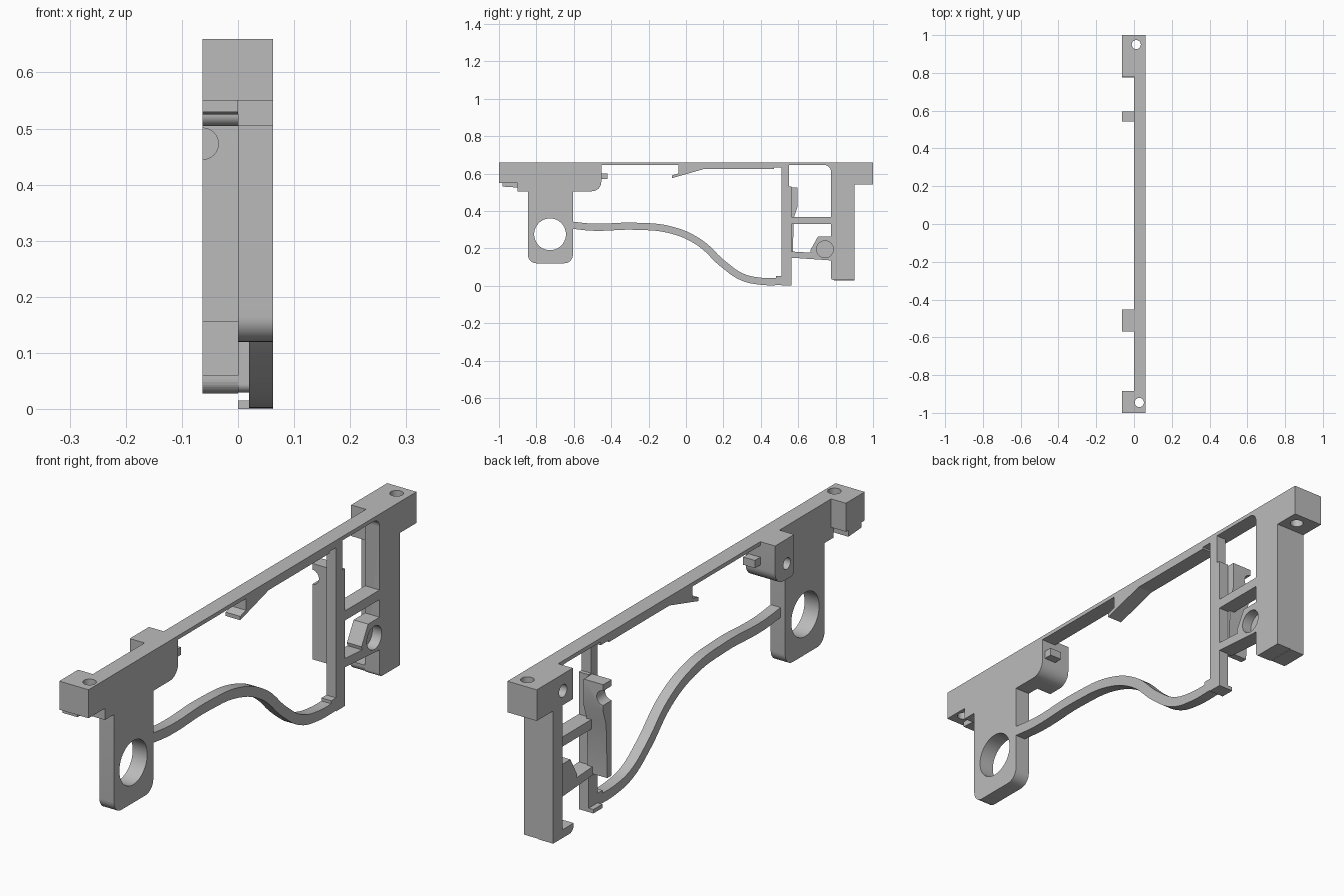
import bpy, bmesh, math
from mathutils import Vector, Matrix

cube = bpy.data.objects.get("Cube")
if cube:
    bpy.data.objects.remove(cube)

grey = bpy.data.materials.new("plain_grey")
grey.use_nodes = True
grey.diffuse_color = (0.5, 0.5, 0.5, 1)
grey.node_tree.nodes["Principled BSDF"].inputs["Base Color"].default_value = (0.5, 0.5, 0.5, 1)

BACK, MID, SIDE = -0.063, 0.0, 0.062   # the three main depths in x
INNER = 0.02


def add_object(name, bm):
    bmesh.ops.recalc_face_normals(bm, faces=bm.faces[:])
    mesh = bpy.data.meshes.new(name)
    bm.to_mesh(mesh)
    bm.free()
    mesh.materials.append(grey)
    obj = bpy.data.objects.new(name, mesh)
    bpy.context.scene.collection.objects.link(obj)
    return obj


def rounded(points, steps=8):
    """Replace every right-angled corner given as (y, z, radius) by an arc."""
    out = []
    for i, p in enumerate(points):
        here = Vector(p[:2])
        if len(p) < 3:
            out.append(here)
            continue
        a = (Vector(points[i - 1][:2]) - here).normalized() * p[2]
        b = (Vector(points[(i + 1) % len(points)][:2]) - here).normalized() * p[2]
        for k in range(steps + 1):
            t = math.pi / 2 * k / steps
            out.append(here + a * (1 - math.sin(t)) + b * (1 - math.cos(t)))
    return out


def prism(name, points, x0=MID, x1=SIDE):
    """Extrude a (y, z) outline along x."""
    bm = bmesh.new()
    face = bm.faces.new([bm.verts.new((x0, p[0], p[1])) for p in rounded(points)])
    grown = bmesh.ops.extrude_face_region(bm, geom=[face])["geom"]
    bmesh.ops.translate(bm, vec=(x1 - x0, 0, 0),
                        verts=[g for g in grown if isinstance(g, bmesh.types.BMVert)])
    return add_object(name, bm)


def box(name, y0, y1, z0, z1, x0=MID, x1=SIDE):
    return prism(name, [(y0, z0), (y1, z0), (y1, z1), (y0, z1)], x0, x1)


def drill(obj, centre, radius, depth, axis):
    """Cut a round hole along x or z."""
    bm = bmesh.new()
    turn = Matrix.Rotation(math.pi / 2, 4, "Y") if axis == "x" else Matrix()
    bmesh.ops.create_cone(bm, cap_ends=True, segments=40, radius1=radius, radius2=radius,
                          depth=depth, matrix=Matrix.Translation(centre) @ turn)
    cutter = add_object("hole_cutter", bm)
    cutter.hide_render = True
    mod = obj.modifiers.new("hole", "BOOLEAN")
    mod.operation, mod.solver, mod.object = "DIFFERENCE", "EXACT", cutter
    bpy.context.view_layer.objects.active = obj
    bpy.ops.object.modifier_apply(modifier=mod.name)
    bpy.data.objects.remove(cutter)


# Front plate with the large eye
front_plate = prism("front_plate", [
    (-1, 0.66), (-1, 0.55), (-0.9, 0.55), (-0.9, 0.505), (-0.845, 0.505),
    (-0.845, 0.12, 0.045), (-0.605, 0.12, 0.045), (-0.605, 0.505),
    (-0.453, 0.505, 0.05), (-0.453, 0.66)])
drill(front_plate, (0.03, -0.727, 0.275), 0.085, 0.3, "x")
drill(front_plate, (0.028, -0.945, 0.6), 0.024, 0.4, "z")
front_block = box("front_block", -1, -0.885, 0.55, 0.66, BACK, MID)
drill(front_block, (0.028, -0.945, 0.6), 0.024, 0.4, "z")
prism("front_block_tab", [(-0.98, 0.53), (-0.9, 0.525), (-0.9, 0.555), (-0.98, 0.555)], BACK, MID)

# Drilled lug behind the front plate, with its small catch
front_lug = prism("front_lug", [(-0.57, 0.66), (-0.57, 0.505, 0.02),
                                (-0.453, 0.505, 0.05), (-0.453, 0.66)], BACK, MID)
drill(front_lug, (BACK, -0.525, 0.565), 0.022, 0.1, "x")
box("lug_catch", -0.46, -0.42, 0.57, 0.6, MID, 0.05)

# Top rail with the sloped hook under it
box("top_rail", -0.46, 0.56, 0.645, 0.66)
prism("rail_hook", [(-0.04, 0.65), (-0.04, 0.6), (-0.075, 0.59), (-0.075, 0.575),
                    (0.1, 0.625), (0.47, 0.625), (0.47, 0.632), (0.52, 0.632), (0.52, 0.65)])

# Curved arm swept from the front plate to the post
curve = bpy.data.curves.new("arm_path", "CURVE")
curve.dimensions = "3D"
spline = curve.splines.new("BEZIER")
path = [(-0.62, 0.325), (-0.5, 0.313), (-0.27, 0.318), (-0.08, 0.298), (0.07, 0.232),
        (0.2, 0.115), (0.3, 0.047), (0.4, 0.024), (0.52, 0.022)]
spline.bezier_points.add(len(path) - 1)
for knot, (y, z) in zip(spline.bezier_points, path):
    knot.co = (0, y, z)
    knot.handle_left_type = knot.handle_right_type = "AUTO"
spline.resolution_u = 6
path_obj = bpy.data.objects.new("arm_path", curve)
bpy.context.scene.collection.objects.link(path_obj)
path_mesh = path_obj.to_mesh()
line = [Vector((v.co.y, v.co.z)) for v in path_mesh.vertices]
path_obj.to_mesh_clear()
bpy.data.objects.remove(path_obj)
upper, lower = [], []
for i, p in enumerate(line):
    along = (line[min(i + 1, len(line) - 1)] - line[max(i - 1, 0)]).normalized()
    offset = Vector((-along.y, along.x)) * 0.019
    upper.append(p + offset)
    lower.append(p - offset)
arm = prism("curved_arm", upper + lower[::-1], INNER, SIDE)

# Post with its foot and the notched bracket behind it
box("post", 0.51, 0.565, 0.003, 0.53, INNER, SIDE)
box("post_top", 0.51, 0.55, 0.53, 0.65, INNER, SIDE)
box("post_step", 0.48, 0.515, 0.03, 0.052, INNER, SIDE)
box("post_foot", 0.51, 0.565, 0, 0.015, MID, SIDE)
bracket = prism("notched_bracket", [(0.543, 0.155), (0.543, 0.525), (0.595, 0.525),
                                    (0.595, 0.42), (0.577, 0.365), (0.57, 0.155)], BACK, INNER)
bm = bmesh.new()
bmesh.ops.create_cone(bm, cap_ends=True, segments=32, radius1=0.028, radius2=0.028, depth=0.3,
                      matrix=Matrix.Translation((BACK, 0.57, 0.473)) @ Matrix.Rotation(math.pi / 2, 4, "X"))
notch = add_object("notch_cutter", bm)
mod = bracket.modifiers.new("notch", "BOOLEAN")
mod.operation, mod.solver, mod.object = "DIFFERENCE", "EXACT", notch
bpy.context.view_layer.objects.active = bracket
bpy.ops.object.modifier_apply(modifier=mod.name)
bpy.data.objects.remove(notch)

# Rear column and its window frame
column = prism("rear_column", [
    (0.54, 0.66), (0.54, 0.645), (0.775, 0.645, 0.035), (0.775, 0.03, 0.015),
    (0.9, 0.03), (0.9, 0.54), (1, 0.54), (1, 0.66)])
drill(column, (0.012, 0.95, 0.6), 0.024, 0.4, "z")
rear_block = box("rear_block", 0.78, 1, 0.54, 0.66, BACK, MID)
drill(rear_block, (0.012, 0.95, 0.6), 0.024, 0.4, "z")
drill(rear_block, (BACK, 0.84, 0.595), 0.024, 0.1, "x")
box("column_back", 0.842, 0.9, 0.028, 0.54, BACK, MID)
prism("column_lip", [(0.775, 0.06), (0.775, 0.028, 0.025), (0.85, 0.028), (0.85, 0.06)], BACK, MID)

# Struts joining post and column, and the drilled boss
box("upper_strut", 0.56, 0.78, 0.33, 0.367)
prism("lower_strut", [(0.56, 0.15), (0.78, 0.135), (0.78, 0.17), (0.56, 0.183)])
boss = prism("drilled_boss", [(0.665, 0.19), (0.675, 0.143), (0.8, 0.137),
                              (0.8, 0.262), (0.705, 0.262)])
for part in (boss, column, bpy.data.objects["lower_strut"]):
    drill(part, (SIDE, 0.743, 0.195), 0.045, 0.08, "x")

# Smooth the round surfaces, keep edges sharp
bpy.ops.object.select_all(action="DESELECT")
for obj in (front_plate, front_lug, front_block, arm, bracket, column, rear_block, boss):
    obj.select_set(True)
    bpy.context.view_layer.objects.active = obj
bpy.ops.object.shade_smooth_by_angle(angle=math.radians(30))
